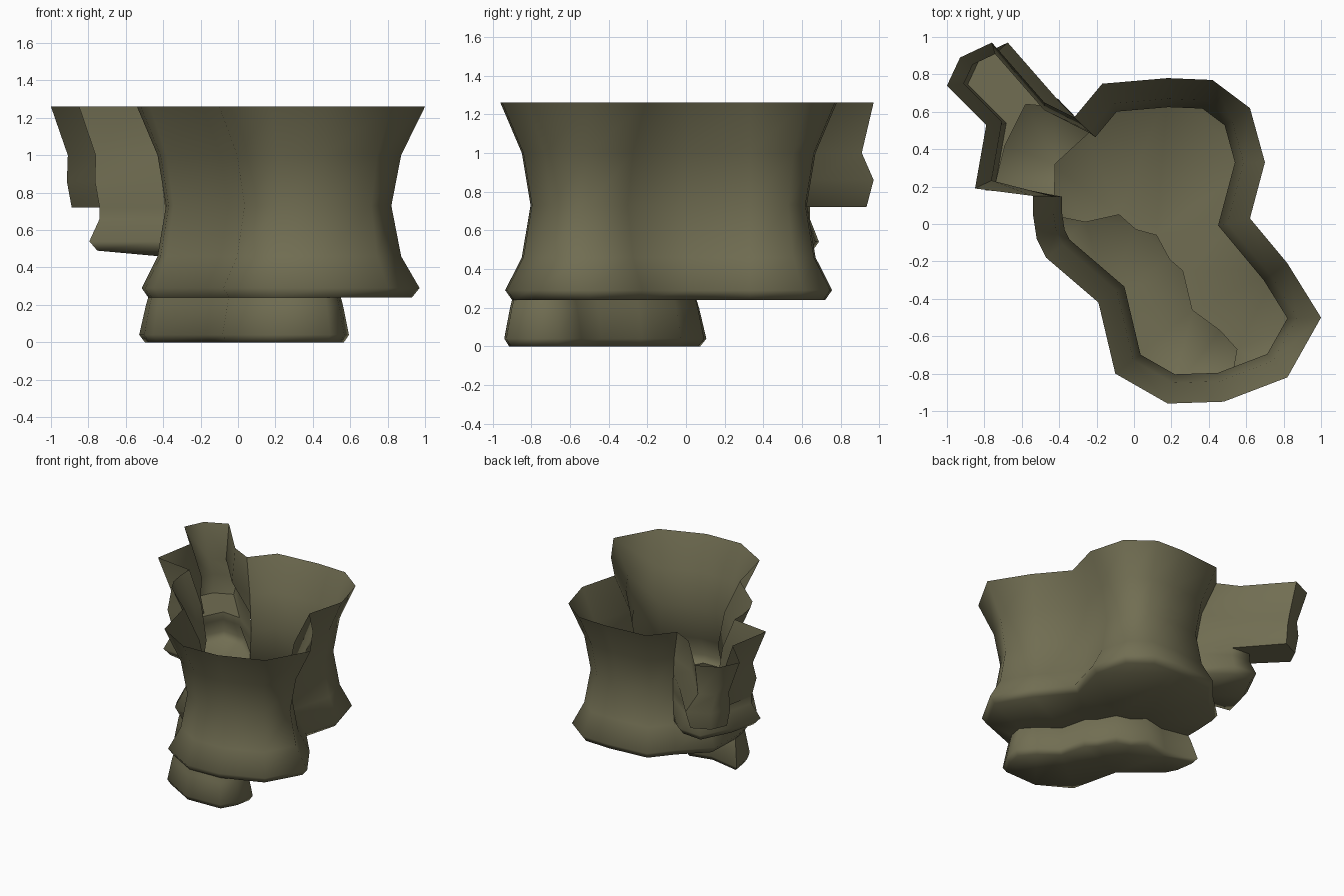
import bpy
import bmesh
import math
from mathutils import Vector

cube = bpy.data.objects.get("Cube")
if cube:
    bpy.data.objects.remove(cube, do_unlink=True)

olive = bpy.data.materials.new("olive_grey")
olive.use_nodes = True
COLOUR = (0.165, 0.155, 0.085, 1)
olive.diffuse_color = COLOUR
bsdf = olive.node_tree.nodes["Principled BSDF"]
bsdf.inputs["Base Color"].default_value = COLOUR
bsdf.inputs["Roughness"].default_value = 0.9


def inset(points, amount):
    """Move a closed clockwise outline inward (or outward when negative)."""
    pts = [Vector(p) for p in points]
    result = []
    for i, p in enumerate(pts):
        a = (p - pts[i - 1]).normalized()
        b = (pts[(i + 1) % len(pts)] - p).normalized()
        na, nb = Vector((a.y, -a.x)), Vector((b.y, -b.x))
        mitre = (na + nb) / max(0.5, 1 + na.dot(nb))
        result.append(p + mitre * amount)
    return result


def at(points, z):
    return [Vector((p[0], p[1], z)) for p in points]


def skin(bm, rings, skip=lambda row, col: False):
    """Join stacked closed rings with quads, leaving out skipped ones."""
    rows = [[bm.verts.new(p) for p in ring] for ring in rings]
    n = len(rows[0])
    for r in range(len(rows) - 1):
        for c in range(n):
            if not skip(r, c):
                d = (c + 1) % n
                bm.faces.new((rows[r][c], rows[r][d], rows[r + 1][d], rows[r + 1][c]))
    return rows


def finish(bm, name):
    loose = [v for v in bm.verts if not v.link_faces]
    bmesh.ops.delete(bm, geom=loose, context='VERTS')
    bmesh.ops.remove_doubles(bm, verts=bm.verts[:], dist=0.0005)
    bmesh.ops.triangulate(bm, faces=[f for f in bm.faces if len(f.verts) > 4])
    bmesh.ops.recalc_face_normals(bm, faces=bm.faces[:])
    mesh = bpy.data.meshes.new(name)
    bm.to_mesh(mesh)
    bm.free()
    mesh.materials.append(olive)
    obj = bpy.data.objects.new(name, mesh)
    bpy.context.collection.objects.link(obj)
    bpy.ops.object.select_all(action='DESELECT')
    obj.select_set(True)
    bpy.context.view_layer.objects.active = obj
    bpy.ops.object.shade_smooth_by_angle(angle=math.radians(70))


# Plan of the waisted main wall; the first three points span the side opening
OUTLINE = [(-.54, .15), (-.53, .37), (-.32, .57), (-.17, .75), (.18, .78),
           (.42, .77), (.62, .62), (.70, .33), (.62, .03), (.82, -.21),
           (1, -.5), (.82, -.82), (.48, -.95), (.18, -.96), (-.10, -.80),
           (-.19, -.42), (-.47, -.18), (-.52, -.08), (-.54, .05)]
PROFILE = [(1.26, 0), (1.0, .11), (.73, .155), (.46, .11), (.29, .025), (.24, .06)]
LIP = [(-.26, .01), (-.08, .05), (.01, -.03), (.12, -.06), (.19, -.19),
       (.26, -.25), (.31, -.46), (.46, -.57), (.55, -.67), (.53, -.78)]
POCKET_START = 12


def wall_ring(z):
    """Main wall ring at any height, interpolated along the profile."""
    for (z1, a), (z0, b) in zip(PROFILE, PROFILE[1:]):
        if z >= z0:
            return at(inset(OUTLINE, b + (a - b) * (z - z0) / (z1 - z0)), z)


# Main wall with its side opening, and the ledge floor beside the pocket
bm = bmesh.new()
skin(bm, [wall_ring(z) for z, _ in PROFILE], lambda row, col: row < 3 and col < 2)
base = wall_ring(.24)
ledge = [base[-1]] + base[:POCKET_START + 1] + at(LIP[::-1], .24)
bm.faces.new([bm.verts.new(p) for p in ledge])
finish(bm, "main_wall")

# Lower pocket under one side of the ledge
pocket = [p.xy for p in base[POCKET_START:]] + LIP
bm = bmesh.new()
rows = skin(bm, [at(inset(pocket, d), z) for z, d in
                 ((.24, 0), (.2, -.01), (.04, -.04), (0, -.015))])
bm.faces.new(rows[-1])
finish(bm, "lower_pocket")

# Side channel: upper trough, shelf, then a deeper sump next to the opening
CHANNEL = [(-.54, .15), (-.85, .19), (-.79, .53), (-1, .74), (-.93, .89),
           (-.76, .97), (-.48, .65), (-.32, .57)]


def with_mouth(points, z):
    """Tie both ends of an outline to the edges of the opening."""
    ring, wall = at(points, z), wall_ring(z)
    ring[0], ring[-1] = wall[0], wall[2]
    return ring


bm = bmesh.new()
trough = []
for z, d, shift in ((1.26, 0, 0), (1.0, .05, .03), (.86, 0, .085), (.72, .03, .075)):
    trough.append(with_mouth([p + Vector((shift, 0)) for p in inset(CHANNEL, d)], z))
mouth = len(CHANNEL) - 1
skin(bm, trough, lambda row, col: col == mouth)
low = trough[-1]
SUMP = [low[0].xy, low[1].xy, (-.69, .42), (-.58, .64), low[6].xy, low[7].xy]
shelf = low[1:7] + at(SUMP[3:1:-1], .72)
bm.faces.new([bm.verts.new(p) for p in shelf])
sump = [with_mouth(inset(SUMP, d), z) for z, d in
        ((.72, 0), (.66, 0), (.54, -.045), (.49, -.01))]
skin(bm, sump, lambda row, col: col == len(SUMP) - 1)
sill = wall_ring(.46)
floor = sump[-1] + [sill[2], sill[1], sill[0]]
bm.faces.new([bm.verts.new(p) for p in floor])
finish(bm, "side_channel")
